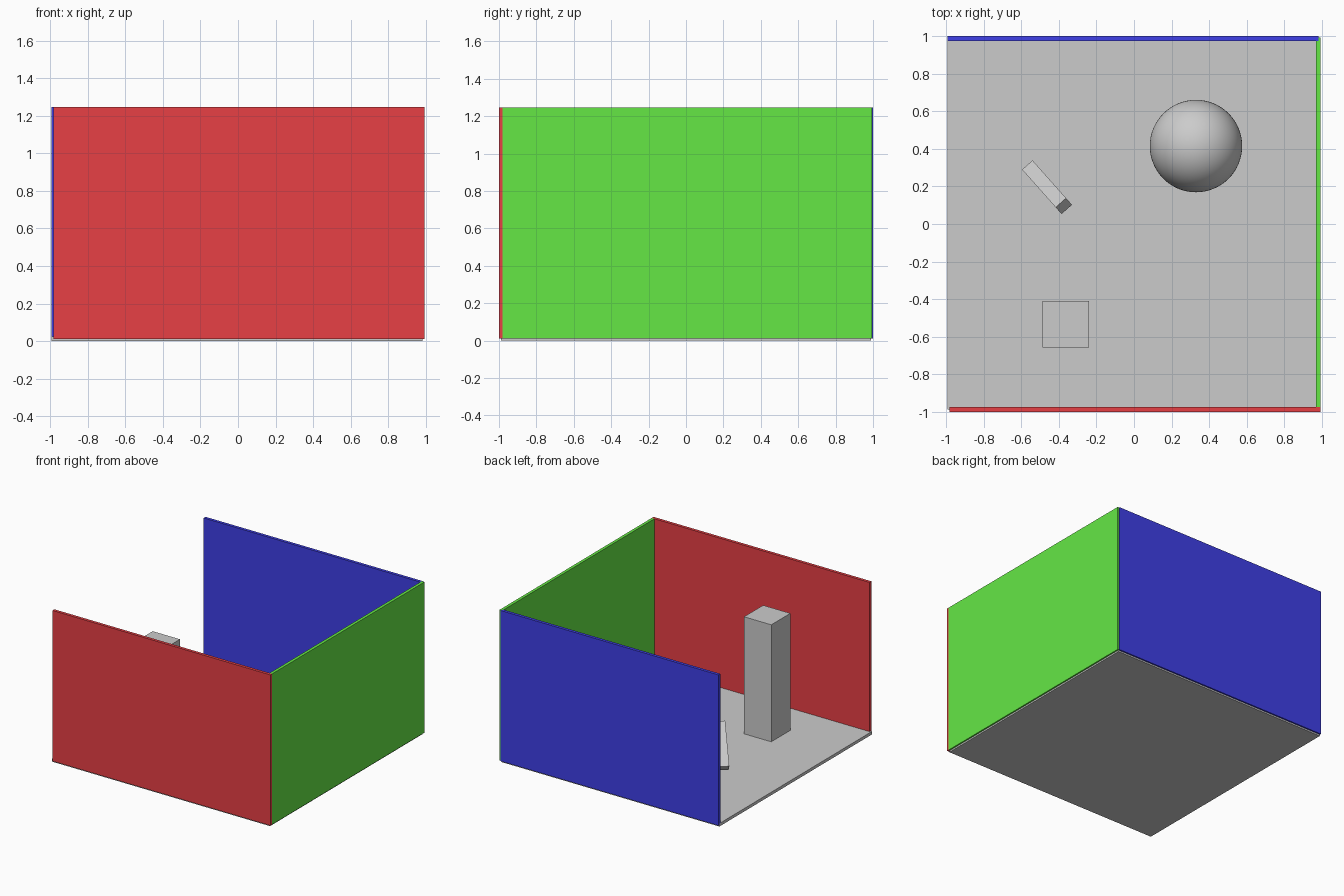
import bpy
from mathutils import Matrix, Vector

if "Cube" in bpy.data.objects:
    bpy.data.objects.remove(bpy.data.objects["Cube"])

U = 0.247          # room module: 8 x 8 floor, 5 high walls
T = 0.1 * U        # panel thickness


def box(name, center, size, color=None, rot=None):
    bpy.ops.mesh.primitive_cube_add(size=1)
    ob = bpy.context.object
    ob.name = name
    ob.data.transform(Matrix.Diagonal((*size, 1)))
    m = rot.to_4x4() if rot else Matrix.Identity(4)
    ob.matrix_world = Matrix.Translation(center) @ m
    if color:
        mat = bpy.data.materials.new(name + "_paint")
        mat.diffuse_color = (*color, 1)
        mat.use_nodes = True
        mat.node_tree.nodes["Principled BSDF"].inputs["Base Color"].default_value = mat.diffuse_color
        ob.data.materials.append(mat)
    return ob


# Floor panel
box("floor", (-0.006, 0, T / 2), (8 * U, 8 * U, T))

# Three coloured walls, each slightly offset along its length
wall_z = T / 2 + 2.5 * U
box("front_wall", (0.006, -4 * U, wall_z), (8 * U, T, 5 * U), (0.8, 0.05, 0.06))
box("back_wall", (-0.006, 4 * U, wall_z), (8 * U, T, 5 * U), (0.05, 0.05, 0.8))
box("right_wall", (0.982, 0.006, wall_z), (T, 8 * U, 5 * U), (0.13, 0.8, 0.06))

# Tall square pillar
box("pillar", (-0.363, -0.533, 0.498), (U, U, 0.972))

# Small floating bar, leaning up and away from the open corner
axis = Vector((0.664 * 0.735, -0.748 * 0.735, 0.678)).normalized()
side = Vector((0.748, 0.664, 0)).normalized()
rot = Matrix((axis, side, axis.cross(side))).transposed()
box("tilted_bar", (-0.463, 0.196, 0.22), (0.366, 0.074, 0.07), rot=rot)

# Smooth ball resting on the floor
bpy.ops.mesh.primitive_uv_sphere_add(segments=64, ring_count=32, radius=0.246,
                                     location=(0.33, 0.415, T / 2 + 0.248))
bpy.context.object.name = "ball"
bpy.ops.object.shade_smooth()
